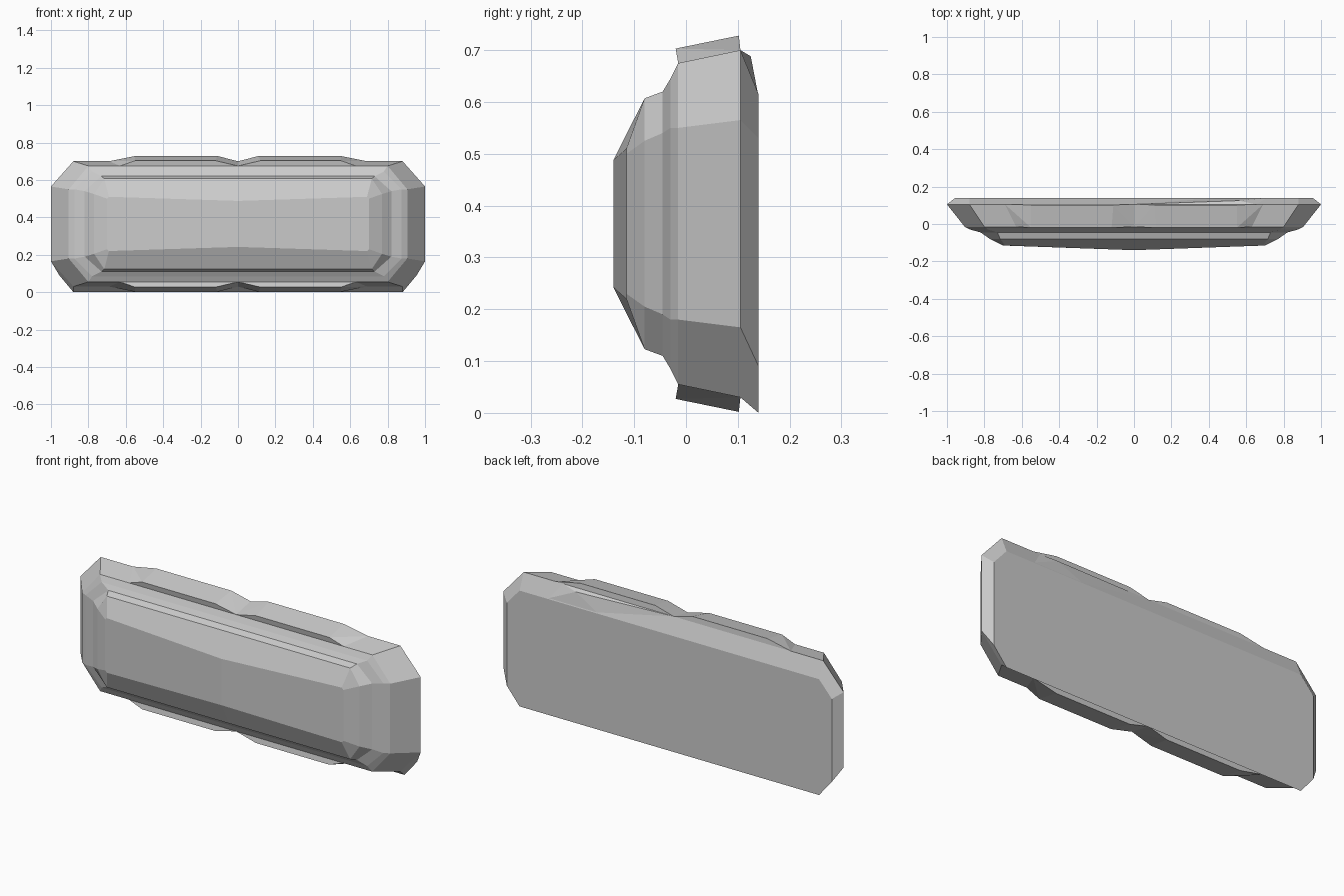
import bpy, bmesh

if "Cube" in bpy.data.objects:
    bpy.data.objects.remove(bpy.data.objects["Cube"])


def make_object(name, bm):
    bmesh.ops.recalc_face_normals(bm, faces=bm.faces)
    mesh = bpy.data.meshes.new(name)
    bm.to_mesh(mesh)
    bm.free()
    obj = bpy.data.objects.new(name, mesh)
    bpy.context.collection.objects.link(obj)
    return obj


def hull(name, points):
    bm = bmesh.new()
    for p in points:
        bm.verts.new(p)
    bmesh.ops.convex_hull(bm, input=bm.verts[:])
    return make_object(name, bm)


# Main body: chamfered rings lofted from back to front
# y, half width, corner x, bottom, lower corner, upper corner, top
rings = [
    (0.14, 0.955, 0.88, 0.0, 0.09, 0.53, 0.615),
    (0.105, 1.0, 0.88, 0.03, 0.165, 0.565, 0.70),
    (-0.015, 0.905, 0.80, 0.055, 0.18, 0.55, 0.675),
    (-0.03, 0.875, 0.78, 0.085, 0.18, 0.55, 0.645),
    (-0.045, 0.82, 0.73, 0.11, 0.19, 0.54, 0.62),
    (-0.08, 0.77, 0.715, 0.123, 0.205, 0.525, 0.607),
    (-0.115, 0.70, 0.69, 0.22, 0.23, 0.50, 0.51),
]
bm = bmesh.new()
loops = []
for i, (y, w, c, b, lo, hi, t) in enumerate(rings):
    front = i == len(rings) - 1
    ym = -0.14 if front else y
    bulge = 0.022 if front else 0
    pts = [(0, ym, b + bulge), (c, y, b), (w, y, lo), (w, y, hi), (c, y, t),
           (0, ym, t - bulge), (-c, y, t), (-w, y, hi), (-w, y, lo), (-c, y, b)]
    loops.append([bm.verts.new(p) for p in pts])
for a, b in zip(loops, loops[1:]):
    for i in range(10):
        j = (i + 1) % 10
        bm.faces.new((a[i], a[j], b[j], b[i]))
bm.faces.new(loops[0])
# Front face folds along the centre line
bm.faces.new(loops[-1][0:6])
bm.faces.new(loops[-1][5:10] + [loops[-1][0]])
make_object("main_body", bm)

# Raised pads along the top and bottom edges
for sx, side in ((1, "right"), (-1, "left")):
    front = [(0.0, -0.015, 0.675), (0.12, -0.02, 0.703),
             (0.55, -0.02, 0.703), (0.63, -0.015, 0.675)]
    back = [(0.0, 0.105, 0.70), (0.11, 0.102, 0.728),
            (0.55, 0.102, 0.728), (0.69, 0.105, 0.70)]
    for level in ("top", "bottom"):
        pts = [(sx * x, y, z if level == "top" else 0.73 - z)
               for x, y, z in front + back]
        hull(f"{level}_pad_{side}", pts)

# Chipped facet on the upper back bevel
hull("back_chip", [(0.56, 0.125, 0.688), (0.72, 0.139, 0.615),
                   (0.42, 0.139, 0.615), (0.65, 0.105, 0.70),
                   (0.0, 0.105, 0.70)])
